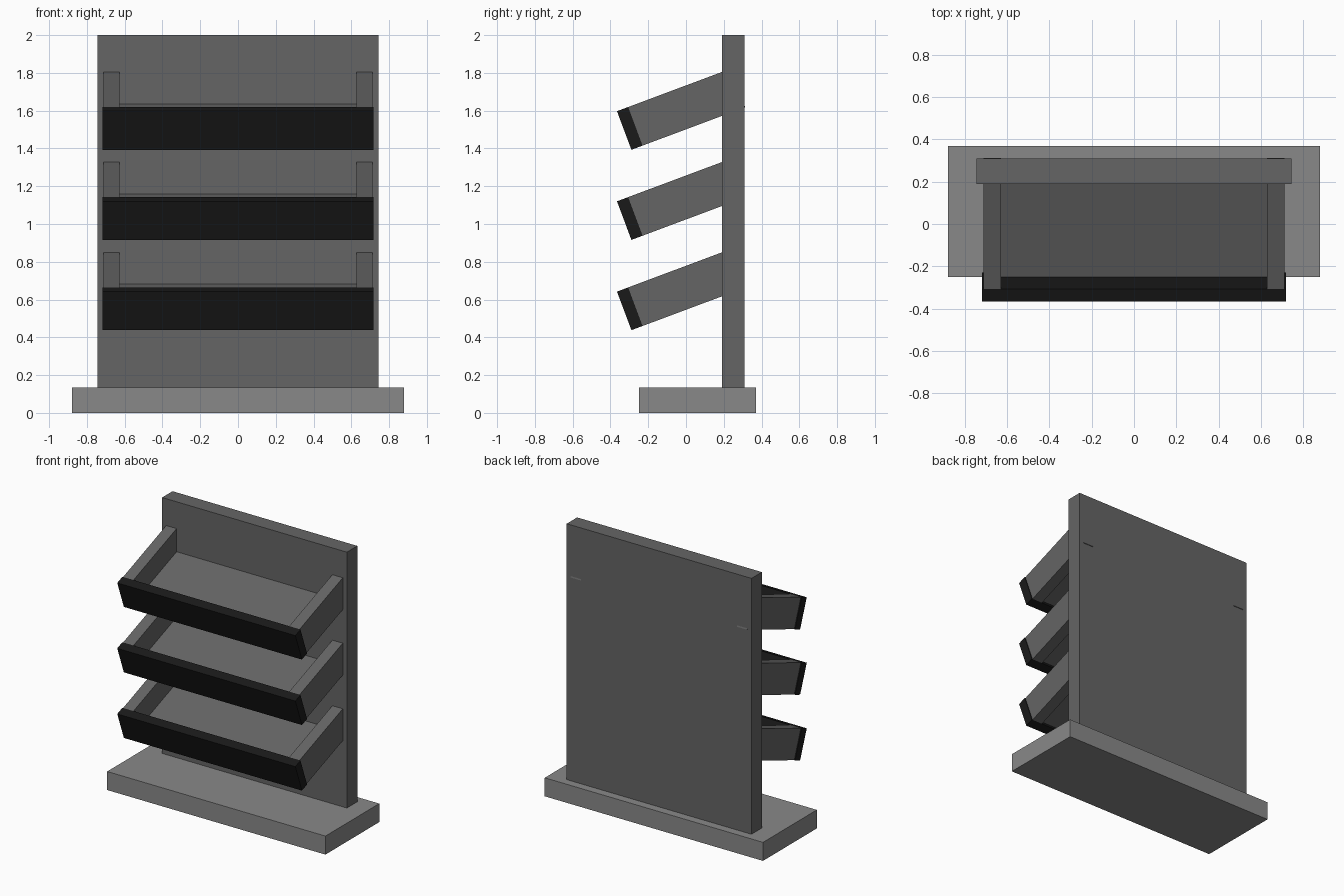
import bpy, math
from mathutils import Matrix

if "Cube" in bpy.data.objects:
    bpy.data.objects.remove(bpy.data.objects["Cube"])

TILT = math.radians(20.5)


def material(name, v):
    m = bpy.data.materials.new(name)
    m.diffuse_color = (v, v, v, 1)
    m.use_nodes = True
    m.node_tree.nodes["Principled BSDF"].inputs["Base Color"].default_value = m.diffuse_color
    return m


base_grey = material("base_grey", 0.25)
board_grey = material("board_grey", 0.13)
lip_black = material("lip_black", 0.01)


def box(name, x, y, z, mat, frame=Matrix()):
    """Box spanning the given (min, max) ranges, placed in a local frame."""
    bpy.ops.mesh.primitive_cube_add(size=1)
    ob = bpy.context.object
    ob.name = name
    spans = (x, y, z)
    scale = Matrix.Diagonal([b - a for a, b in spans] + [1])
    move = Matrix.Translation([(a + b) / 2 for a, b in spans])
    ob.data.transform(frame @ move @ scale)
    ob.data.materials.append(mat)
    return ob


# Base plinth and upright back panel
box("base", (-0.88, 0.88), (-0.25, 0.37), (0, 0.135), base_grey)
box("back_panel", (-0.745, 0.745), (0.19, 0.31), (0.135, 2.0), board_grey)

# Three tilted trays; the frame origin is the lower back edge of the lip
for level, (height, depth) in {"bottom": (0.46, 0.57),
                               "middle": (0.938, 0.57),
                               "top": (1.415, 0.58)}.items():
    frame = Matrix.Translation((0, -0.23, height)) @ Matrix.Rotation(TILT, 4, 'X')
    box(level + "_shelf", (-0.63, 0.63), (0, 0.54), (0.02, 0.06), board_grey, frame)
    box(level + "_front_lip", (-0.718, 0.718), (-0.063, 0), (0, 0.218), lip_black, frame)
    for side, s in (("left", -1), ("right", 1)):
        x = sorted((s * 0.628, s * 0.712))
        box(f"{level}_{side}_side", x, (0, depth), (0, 0.218), board_grey, frame)
